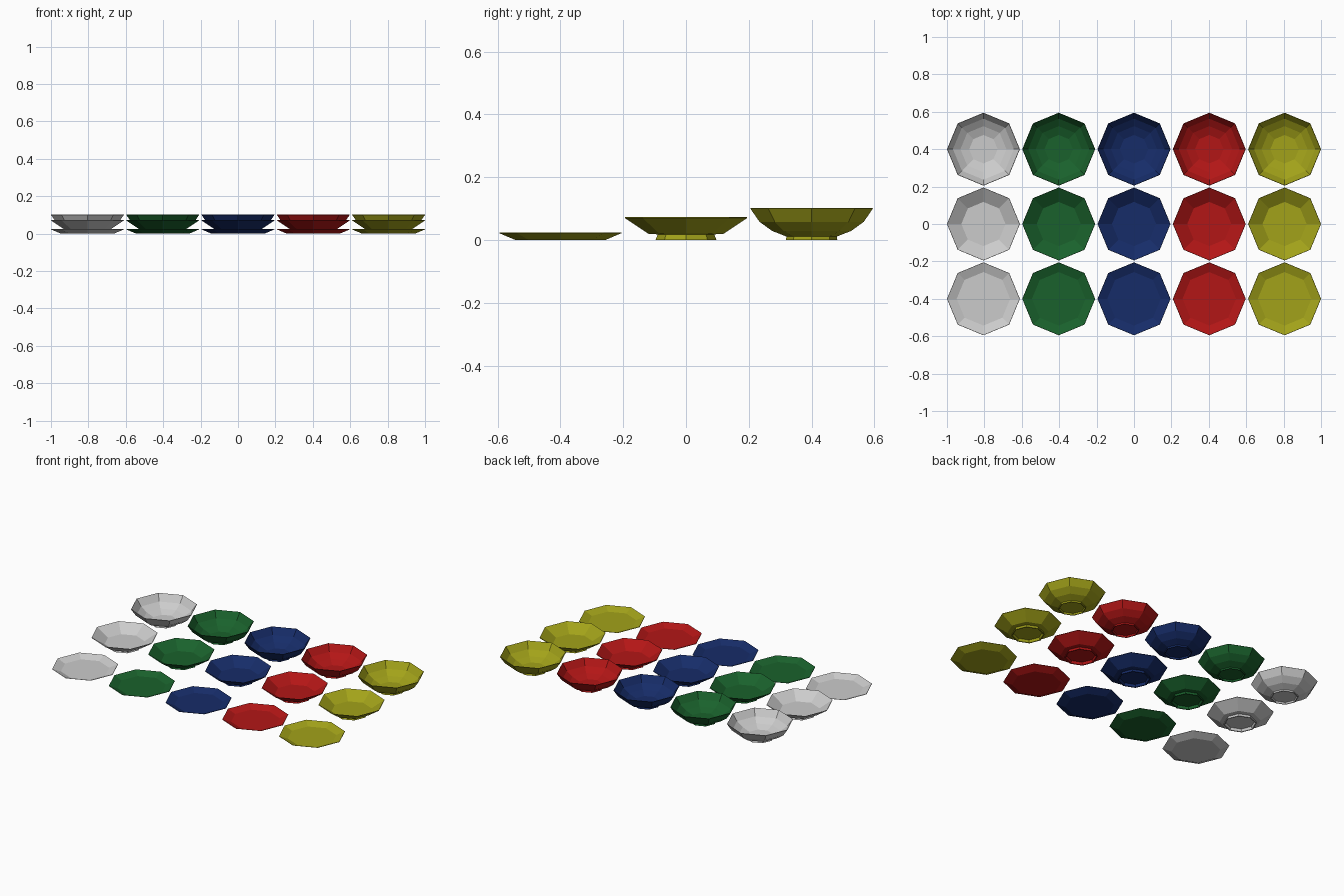
import bpy, bmesh, math

if "Cube" in bpy.data.objects:
    bpy.data.objects.remove(bpy.data.objects["Cube"])

SIDES = 8

# Profiles (radius, height): centre underside -> rim -> centre inside
PLATE = [(0.143, 0.0), (0.195, 0.022), (0.194, 0.024), (0.143, 0.004)]
SHALLOW = [(0.085, 0.016), (0.09, 0.0), (0.097, 0.0), (0.09, 0.018), (0.12, 0.02),
           (0.195, 0.07), (0.194, 0.073), (0.118, 0.024)]
BOWL = [(0.073, 0.010), (0.076, 0.0), (0.082, 0.0), (0.08, 0.011), (0.126, 0.029),
        (0.166, 0.058), (0.195, 0.1), (0.193, 0.102), (0.163, 0.06), (0.123, 0.033),
        (0.076, 0.015)]


def make_material(name, rgb):
    mat = bpy.data.materials.new(name)
    mat.diffuse_color = (*rgb, 1)
    mat.use_nodes = True
    mat.node_tree.nodes["Principled BSDF"].inputs["Base Color"].default_value = mat.diffuse_color
    return mat


def lathe(name, profile, x, y, mat):
    """Spin a profile into a closed, flat-faced octagonal dish."""
    bm = bmesh.new()
    rings = []
    for r, z in profile:
        rings.append([bm.verts.new((r * math.cos(2 * math.pi * i / SIDES),
                                    r * math.sin(2 * math.pi * i / SIDES), z))
                      for i in range(SIDES)])
    for a, b in zip(rings, rings[1:]):
        for i in range(SIDES):
            j = (i + 1) % SIDES
            bm.faces.new((a[i], a[j], b[j], b[i]))
    bm.faces.new(rings[0][::-1])   # underside
    bm.faces.new(rings[-1])        # inner floor
    bmesh.ops.recalc_face_normals(bm, faces=bm.faces)
    mesh = bpy.data.meshes.new(name)
    bm.to_mesh(mesh)
    bm.free()
    obj = bpy.data.objects.new(name, mesh)
    obj.location = (x, y, 0)
    bpy.context.collection.objects.link(obj)
    if mat:
        mesh.materials.append(mat)


# Colour of each column, left to right
columns = [("white", None),
           ("green", make_material("green", (0.01, 0.12, 0.025))),
           ("blue", make_material("blue", (0.008, 0.025, 0.14))),
           ("red", make_material("red", (0.45, 0.008, 0.008))),
           ("yellow", make_material("yellow", (0.36, 0.36, 0.01)))]
# Dish type of each row, front to back
rows = [("plate", PLATE), ("shallow_dish", SHALLOW), ("bowl", BOWL)]

for c, (colour, mat) in enumerate(columns):
    for r, (kind, profile) in enumerate(rows):
        lathe(f"{colour}_{kind}", profile, (c - 2) * 0.4025, (r - 1) * 0.4, mat)
